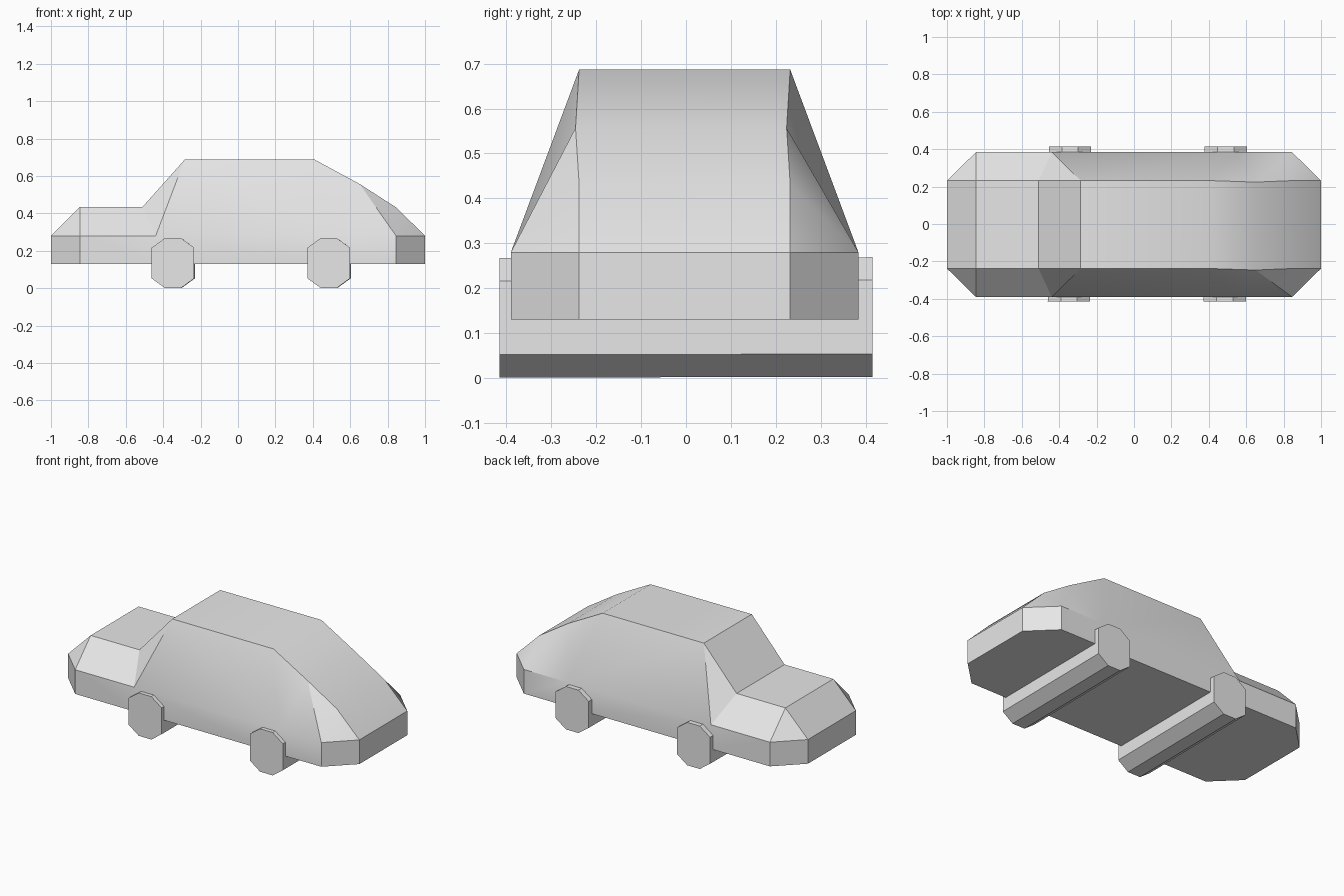
import bpy, bmesh, math
from mathutils import Matrix, Vector

cube = bpy.data.objects.get("Cube")
if cube:
    bpy.data.objects.remove(cube, do_unlink=True)

grey = bpy.data.materials.new("plain_grey")
grey.use_nodes = True
grey.diffuse_color = (0.8, 0.8, 0.8, 1)
grey.node_tree.nodes["Principled BSDF"].inputs["Base Color"].default_value = (0.8, 0.8, 0.8, 1)


def add_object(name, bm):
    bmesh.ops.recalc_face_normals(bm, faces=bm.faces)
    mesh = bpy.data.meshes.new(name)
    bm.to_mesh(mesh)
    bm.free()
    mesh.materials.append(grey)
    obj = bpy.data.objects.new(name, mesh)
    bpy.context.collection.objects.link(obj)
    return obj


FLOOR, BELT = 0.13, 0.28
INNER, OUTER, SHIFT = 0.235, 0.387, -0.003

# Upper centre profile: nose, hood, windscreen, roof, rear window, tail
profile = [(-1, BELT), (-0.845, 0.435), (-0.51, 0.435), (-0.285, 0.687),
           (0.41, 0.687), (0.65, 0.557), (0.845, 0.432), (1, BELT)]
# Widest points along the belt line
belt = [-0.845, -0.44, 0.55, 0.845]

# Car body: two flanks joined by strips across the middle
bm = bmesh.new()
sides = []
for s in (-1, 1):
    top = [bm.verts.new((x, s * INNER + SHIFT - (0.008 if i == 5 else 0), z))
           for i, (x, z) in enumerate(profile)]
    low = [bm.verts.new((x, s * OUTER + SHIFT, BELT)) for x in belt]
    rim = [top[0], *low, top[-1]]
    sill = [bm.verts.new((v.co.x, v.co.y, FLOOR)) for v in rim]
    # Lower vertical walls
    for i in range(len(rim) - 1):
        bm.faces.new((rim[i], rim[i + 1], sill[i + 1], sill[i]))
    # Front and rear corner triangles
    bm.faces.new((top[0], top[1], low[0]))
    bm.faces.new((top[6], top[7], low[3]))
    # Hood side, cabin side and rear quarter
    bm.faces.new((top[1], top[2], low[1], low[0]))
    bm.faces.new((top[2], top[3], low[1]))
    bm.faces.new((top[3], top[4], low[2], low[1]))
    bm.faces.new((top[4], top[5], low[2]))
    bm.faces.new((top[5], low[3], low[2]))
    bm.faces.new((top[5], top[6], low[3]))
    sides.append((top, sill))

(top_r, sill_r), (top_l, sill_l) = sides
loop_r = [sill_r[0], *top_r, sill_r[-1]]
loop_l = [sill_l[0], *top_l, sill_l[-1]]
for i in range(len(loop_r) - 1):
    bm.faces.new((loop_r[i], loop_r[i + 1], loop_l[i + 1], loop_l[i]))
bm.faces.new(sill_r + sill_l[::-1])
body = add_object("car_body", bm)

bpy.ops.object.select_all(action='DESELECT')
body.select_set(True)
bpy.context.view_layer.objects.active = body
bpy.ops.object.shade_smooth_by_angle(angle=math.radians(30))

# Ten-sided wheel rollers running the full width, very slightly skewed
for name, x in (("front_wheels", -0.345), ("rear_wheels", 0.488)):
    bm = bmesh.new()
    bmesh.ops.create_cone(bm, cap_ends=True, segments=10, radius1=0.14,
                          radius2=0.14, depth=0.83)
    # Put a corner at each side, so the tread is flat at top and bottom
    for v in bm.verts:
        a = math.atan2(v.co.y, v.co.x)
        a = round(a / math.radians(36)) * math.radians(36)
        end = v.co.z
        v.co = Vector((x + 0.14 * math.cos(a) + 0.007 * end, end,
                       0.135 + 0.14 * math.sin(a) + 0.002 * end))
    add_object(name, bm)
